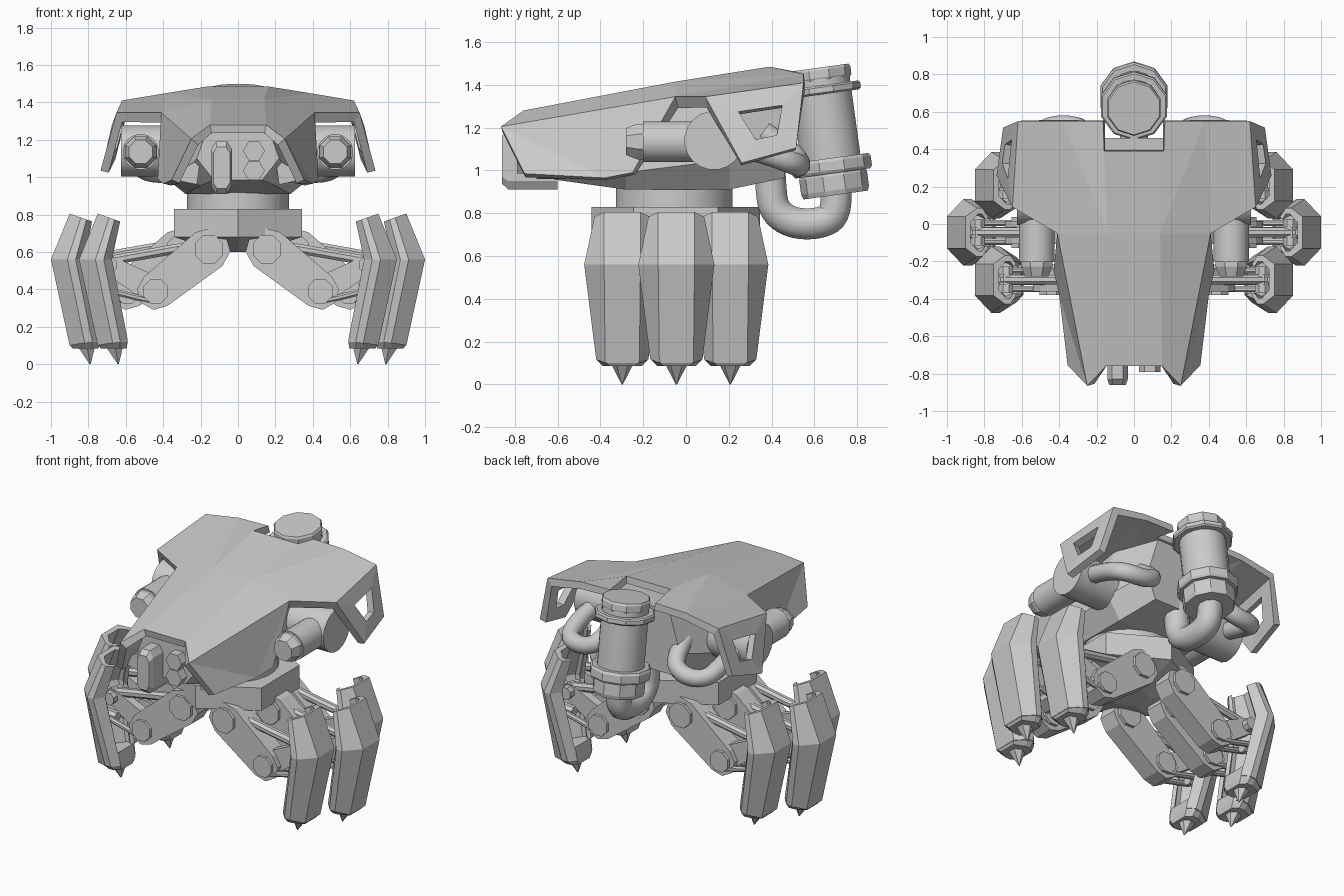
import bpy, bmesh, math
from mathutils import Vector

if "Cube" in bpy.data.objects:
    bpy.data.objects.remove(bpy.data.objects["Cube"])


def make(name, verts, faces, mirror=False, smooth=False, solid=0):
    me = bpy.data.meshes.new(name)
    me.from_pydata([tuple(v) for v in verts], [], faces)
    ob = bpy.data.objects.new(name, me)
    bpy.context.collection.objects.link(ob)
    bm = bmesh.new()
    bm.from_mesh(me)
    bmesh.ops.recalc_face_normals(bm, faces=bm.faces)
    bm.faces.ensure_lookup_table()
    if solid and bm.faces[0].normal.z < 0:
        bmesh.ops.reverse_faces(bm, faces=bm.faces)
    bm.to_mesh(me)
    bm.free()
    if mirror:
        ob.modifiers.new("Mirror", 'MIRROR')
    if solid:
        m = ob.modifiers.new("Solidify", 'SOLIDIFY')
        m.thickness, m.offset, m.use_even_offset = solid, -1, True
    if smooth:
        bpy.ops.object.select_all(action='DESELECT')
        ob.select_set(True)
        bpy.context.view_layer.objects.active = ob
        bpy.ops.object.shade_smooth_by_angle(angle=math.radians(35))
    return ob


def loft(name, rings, **kw):
    n = len(rings[0])
    verts = [v for r in rings for v in r]
    faces = [(k*n+i, k*n+(i+1) % n, k*n+n+(i+1) % n, k*n+n+i)
             for k in range(len(rings)-1) for i in range(n)]
    faces += [tuple(range(n)), tuple(range(len(verts)-n, len(verts)))]
    return make(name, verts, faces, **kw)


def lathe(name, p0, p1, prof, n, phase=0.5, **kw):
    """Turned part on the axis p0-p1; prof = (fraction along axis, radius)."""
    p0, p1 = Vector(p0), Vector(p1)
    d = p1 - p0
    a = Vector((0, 0, 1)) if abs(d.normalized().z) < .9 else Vector((0, 1, 0))
    u = d.cross(a).normalized()
    v = d.cross(u).normalized()
    ang = [2*math.pi*(i+phase)/n for i in range(n)]
    return loft(name, [[p0+d*t+(u*math.cos(b)+v*math.sin(b))*r for b in ang]
                       for t, r in prof], **kw)


def cyl(name, p0, p1, r, n=8, **kw):
    return lathe(name, p0, p1, [(0, r), (1, r)], n, **kw)


def pipe(name, pts, r, mirror=False):
    cu = bpy.data.curves.new(name, 'CURVE')
    cu.dimensions = '3D'
    cu.bevel_depth, cu.bevel_resolution, cu.use_fill_caps = r, 3, True
    s = cu.splines.new('NURBS')
    s.points.add(len(pts)-1)
    for p, c in zip(s.points, pts):
        p.co = (*c, 1)
    s.order_u, s.use_endpoint_u, s.resolution_u = 3, True, 5
    ob = bpy.data.objects.new(name, cu)
    bpy.context.collection.objects.link(ob)
    if mirror:
        ob.modifiers.new("Mirror", 'MIRROR')


def link(name, a, b, ra, rb, y0, y1):
    """Round-ended bar in the xz plane, from y0 to y1."""
    ang = math.atan2(b[1]-a[1], b[0]-a[0])
    pts = []
    for c, r, off in ((a, ra, math.pi/2), (b, rb, -math.pi/2)):
        for i in range(5):
            t = ang + off + math.pi*i/4
            pts.append((c[0]+r*math.cos(t), c[1]+r*math.sin(t)))
    return loft(name, [[(x, y, z) for x, z in pts] for y in (y0, y1)], mirror=True)


# Armoured carapace with windowed shoulder flaps (right half, mirrored)
V = [(0, -.76, 1.28), (.15, -.76, 1.28), (.25, -.865, 1.205), (.355, -.755, .985),
     (.40, -.38, .965), (.43, -.25, .99), (.41, -.05, 1.345), (.14, -.05, 1.415),
     (0, -.05, 1.415), (.65, .09, 1.345), (.62, .55, 1.41), (.38, .55, 1.45),
     (.165, .55, 1.455), (.16, .39, 1.485), (0, .39, 1.485),
     (.735, .26, 1.035), (.70, .515, 1.105),
     (.675, .245, 1.275), (.655, .45, 1.305), (.69, .425, 1.165), (.705, .325, 1.145)]
F = [(0, 1, 7, 8), (1, 2, 6, 7), (2, 3, 4), (2, 4, 6), (4, 5, 6),
     (8, 7, 13, 14), (7, 6, 11), (7, 11, 12, 13), (6, 9, 10, 11),
     (9, 15, 20, 17), (15, 16, 19, 20), (16, 10, 18, 19), (10, 9, 17, 18)]
make("carapace", V, F, mirror=True, solid=.045)

# Inner hull: sections of y, then half-widths and heights
rings = []
for y, tx, tz, mx, mz, bx, bz in [(-.73, .17, 1.24, .22, 1.1, .13, .985),
                                  (-.60, .22, 1.26, .28, 1.02, .2, .955),
                                  (-.28, .33, 1.30, .38, .99, .28, .91),
                                  (.20, .33, 1.36, .37, 1.05, .28, .91),
                                  (.46, .20, 1.38, .28, 1.12, .22, .965)]:
    rings.append([(-bx, y, bz), (bx, y, bz), (mx, y, mz), (tx, y, tz), (-tx, y, tz), (-mx, y, mz)])
loft("inner_hull", rings)

# Cheek undersides
loft("cheek_lining", [[(.20, y, 1.10), (x-.035, y, z+.05), (x-.01, y, z), (.22, y, .96)]
                      for y, x, z in ((-.70, .345, .985), (-.36, .385, .97))], mirror=True)

# Front sensors
cap = [(-.055, -.10), (-.03, -.14), (.03, -.14), (.055, -.10),
       (.055, .10), (.03, .14), (-.03, .14), (-.055, .10)]
loft("tall_sensor", [[(-.088+x*k, y, 1.05+z*k) for x, z in cap]
                     for y, k in ((-.60, 1), (-.83, 1), (-.86, .8))])
for z in (1.14, 1.035):
    cyl("round_sensor", (.085, -.6, z), (.085, -.79, z), .058, 6, phase=0)

# Side guns with cross housings and feed pipes
lathe("gun_tip", (.52, .15, 1.135), (.52, -.28, 1.135),
      [(0, .09), (.88, .09), (1, .068)], 8, mirror=True)
cyl("gun_sleeve", (.52, .12, 1.135), (.52, -.2, 1.135), .096, 20, mirror=True, smooth=True)
cyl("gun_housing", (.34, .13, 1.14), (.625, .13, 1.14), .138, 20, mirror=True, smooth=True)
pipe("feed_pipe", [(.52, .2, 1.13), (.53, .38, 1.08), (.50, .51, 1.03), (.36, .535, 1.02),
                   (.25, .50, 1.08), (.25, .36, 1.18)], .055, True)

# Rear canister with bands and return pipe
A, B = Vector((0, .618, 1.48)), Vector((0, .70, .885))
cyl("canister", A.lerp(B, .02), A.lerp(B, .95), .142, 20, smooth=True)
for t0, t1, r in ((0, .10, .15), (.14, .21, .185), (.71, .83, .187), (.81, 1, .16)):
    P = A.lerp(B, t0), A.lerp(B, t1)
    lathe("canister_band", *P, [(0, r*.95), (.2, r), (.8, r), (1, r*.95)], 10)
pipe("return_pipe", [(0, .70, .93), (0, .71, .80), (0, .63, .75), (0, .50, .75),
                     (0, .41, .81), (0, .395, .93), (0, .39, 1.05)], .076)

# Turning neck and hexagonal hip block
cyl("neck", (0, -.055, .80), (0, -.055, .97), .275, 24, smooth=True)
lathe("hip_block", (0, -.048, .83), (0, -.048, .60),
      [(0, .395), (.65, .395), (1, .12)], 6)


def shell_ring(X, yc, dx, z, w, slope, depth, hollow):
    half = [(0, .085*min(1, w/.13)), (-.10, w), (-.15, w), (-.20, w*.65)]
    if hollow:
        half += [(-.18, w*.52), (-.145, w*.76), (-.11, w*.76), (-.045, .055)]
    ring = half + [(x, -y) for x, y in reversed(half)]
    return [(X+dx+x*depth, yc+y, z+slope*x*depth) for x, y in ring]


# Three legs per side
for label, yc, dx in (("front", -.298, 0), ("middle", -.045, .15), ("rear", .207, 0)):
    X = .85 + dx
    hub, knee, ankle = (.155+dx, .615), (.44+dx, .39), (.685+dx, .53)
    # Armoured foot: hollow channel, closed toe and spike
    loft(label+"_foot_shell", [shell_ring(X, yc, -.10, .805, .13, .35, .6, True),
                               shell_ring(X, yc, 0, .56, .178, 0, .88, True),
                               shell_ring(X, yc, -.10, .10, .122, -.2, .8, True)], mirror=True)
    loft(label+"_foot_toe", [shell_ring(X, yc, -.085, .17, .12, -.2, .8, False),
                             shell_ring(X, yc, -.10, .105, .118, -.1, .8, False),
                             shell_ring(X, yc, -.115, .085, .09, 0, .7, False)], mirror=True)
    lathe(label+"_spike", (X-.19, yc, .11), (X-.21, yc, 0), [(0, .06), (1, .003)], 6, mirror=True)
    # Thigh with bolts
    link(label+"_thigh", hub, knee, .115, .10, yc-.062, yc+.062)
    for p, r in ((hub, .082), (knee, .07)):
        cyl(label+"_bolt", (p[0], yc-.082, p[1]), (p[0], yc+.082, p[1]), r, 8, mirror=True)
    # Shin plate, side rods, upper strut and ankle pin
    link(label+"_shin", knee, ankle, .075, .05, yc-.028, yc+.028)
    for o in (-.05, .05):
        cyl(label+"_rod", (knee[0]+.03, yc+o, knee[1]-.05), (ankle[0]+.03, yc+o, ankle[1]-.13),
            .018, 8, mirror=True)
    cyl(label+"_strut", (hub[0]+.1, yc, .63), (ankle[0]+.02, yc, ankle[1]+.02), .028, 8, mirror=True)
    cyl(label+"_ankle_pin", (ankle[0], yc-.07, ankle[1]), (ankle[0], yc+.07, ankle[1]),
        .042, 8, mirror=True)
    cyl(label+"_foot_mount", (ankle[0], yc, ankle[1]), (X-.03, yc, .55), .035, 8, mirror=True)
    cyl(label+"_lower_mount", (ankle[0]-.02, yc, ankle[1]-.14), (X-.06, yc, .40), .035, 8, mirror=True)
